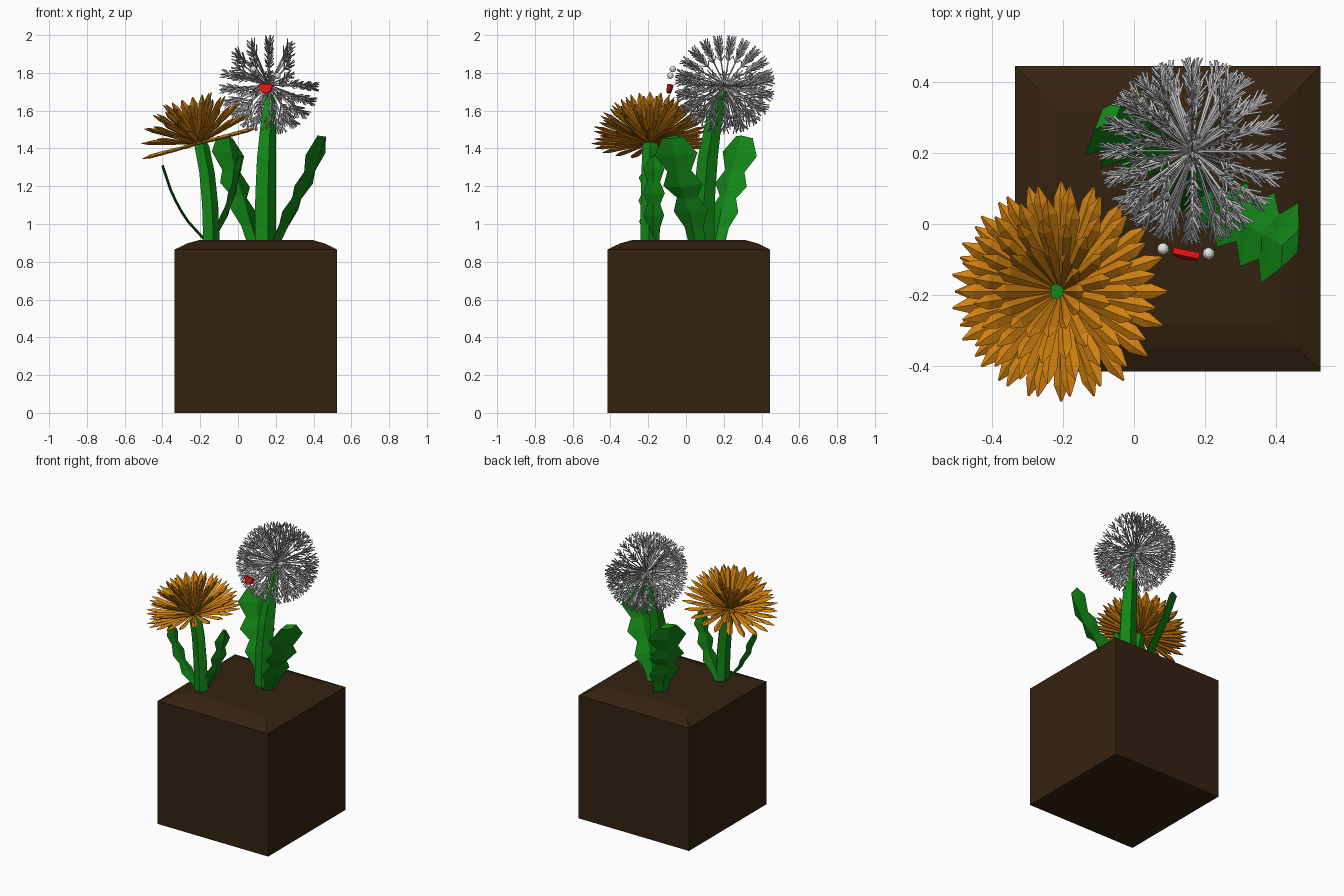
import bpy, bmesh, math
from mathutils import Vector, Matrix

if "Cube" in bpy.data.objects:
    bpy.data.objects.remove(bpy.data.objects["Cube"])


def material(name, rgb):
    m = bpy.data.materials.new(name)
    m.diffuse_color = (*rgb, 1)
    m.use_nodes = True
    m.node_tree.nodes["Principled BSDF"].inputs["Base Color"].default_value = m.diffuse_color
    return m


SOIL = material("dark soil", (0.034, 0.016, 0.005))
GREEN = material("leaf green", (0.006, 0.24, 0.008))
ORANGE = material("petal orange", (0.64, 0.22, 0.005))
FLUFF = material("seed grey", (0.55, 0.55, 0.55))
WHITE = material("eye white", (0.8, 0.8, 0.8))
RED = material("mouth red", (0.75, 0.006, 0.006))


def finish(name, bm, mat):
    bmesh.ops.recalc_face_normals(bm, faces=bm.faces)
    me = bpy.data.meshes.new(name)
    bm.to_mesh(me)
    bm.free()
    me.materials.append(mat)
    ob = bpy.data.objects.new(name, me)
    bpy.context.collection.objects.link(ob)
    return ob


def skin(bm, rings):
    """Join rings of points into a closed tube."""
    vs = [[bm.verts.new(p) for p in r] for r in rings]
    n = len(vs[0])
    for a, b in zip(vs, vs[1:]):
        for i in range(n):
            j = (i + 1) % n
            bm.faces.new((a[i], a[j], b[j], b[i]))
    bm.faces.new(vs[0][::-1])
    bm.faces.new(vs[-1])


def frame(d):
    """Two unit vectors across a direction."""
    u = d.orthogonal().normalized()
    return u, d.normalized().cross(u)


def rod(bm, a, b, r0, r1, n=3):
    u, v = frame(b - a)
    ang = [2 * math.pi * i / n for i in range(n)]
    skin(bm, [[p + (u * math.cos(t) + v * math.sin(t)) * r for t in ang]
              for p, r in ((a, r0), (b, r1))])


# Soil block with a rounded top edge
bm = bmesh.new()
skin(bm, [[(0.095 + sx * h, 0.015 + sy * h, z)
           for sx, sy in ((-1, -1), (1, -1), (1, 1), (-1, 1))]
          for h, z in ((0.43, 0), (0.43, 0.865), (0.365, 0.897), (0.30, 0.915))])
finish("soil_block", bm, SOIL)


# Stems: five-sided tubes along a bent path of (x, y, z, radius)
def stem(name, path):
    bm = bmesh.new()
    skin(bm, [[(x + r * math.cos(i * math.tau / 5), y + r * math.sin(i * math.tau / 5), z)
               for i in range(5)] for x, y, z, r in path])
    finish(name, bm, GREEN)


stem("blossom_stem", [(-0.145, -0.195, 0.9, 0.048), (-0.152, -0.195, 1.1, 0.047),
                      (-0.168, -0.193, 1.27, 0.045), (-0.195, -0.19, 1.41, 0.043),
                      (-0.21, -0.19, 1.47, 0.03)])
stem("seed_stem", [(0.14, 0.09, 0.9, 0.062), (0.14, 0.097, 1.15, 0.06),
                   (0.146, 0.115, 1.35, 0.056), (0.156, 0.145, 1.53, 0.045),
                   (0.165, 0.18, 1.66, 0.03), (0.165, 0.205, 1.735, 0.015)])


# Leaves: jagged, thin diamond sections swept up a path
def leaf(name, path, across, widths, thick):
    bm = bmesh.new()
    w = Vector(across).normalized()
    pts = [Vector(p) for p in path]
    rings, n = [], len(widths)
    for i, h in enumerate(widths):
        t = i / (n - 1) * (len(pts) - 1)
        k = min(int(t), len(pts) - 2)
        c = pts[k].lerp(pts[k + 1], t - k)
        nrm = (pts[k + 1] - pts[k]).cross(w).normalized()
        rings.append([c - w * h, c - nrm * thick, c + w * h, c + nrm * thick])
    skin(bm, rings)
    finish(name, bm, GREEN)


BIG = (0.05, 0.055, 0.10, 0.06, 0.115, 0.07, 0.125, 0.06)
SMALL = (0.03, 0.035, 0.058, 0.035, 0.062, 0.035, 0.06, 0.015)
leaf("right_leaf", [(0.2, 0.06, 0.9), (0.29, 0.02, 1.1), (0.37, -0.03, 1.25), (0.44, -0.07, 1.46)],
     (0.42, 0.9, 0.05), BIG, 0.025)
leaf("back_leaf", [(0.08, 0.17, 0.9), (0.02, 0.21, 1.1), (-0.03, 0.25, 1.25), (-0.07, 0.31, 1.46)],
     (0.68, 0.72, -0.1), BIG, 0.025)
leaf("left_leaf", [(-0.17, -0.19, 0.91), (-0.28, -0.19, 1.03), (-0.35, -0.19, 1.16), (-0.4, -0.19, 1.31)],
     (0, 1, 0), SMALL, 0.007)
leaf("middle_leaf", [(-0.14, -0.17, 0.91), (-0.06, -0.17, 1.07), (-0.02, -0.17, 1.2), (0.01, -0.17, 1.36)],
     (0.35, 0.94, 0), SMALL, 0.015)

# Orange blossom: tilted layers of ridged, pointed petals
bm = bmesh.new()
tilt = Matrix.Rotation(math.radians(-15), 3, 'Y')
hub = Vector((-0.205, -0.19, 1.425))
for layer, (elev, length, count) in enumerate(
        ((0, 0.31, 20), (15, 0.31, 20), (30, 0.30, 20), (46, 0.29, 18), (62, 0.28, 14))):
    e = math.radians(elev)
    for i in range(count):
        a = math.tau * (i + 0.5 * (layer % 2)) / count
        d = tilt @ Vector((math.cos(a) * math.cos(e), math.sin(a) * math.cos(e), math.sin(e)))
        side = tilt @ Vector((-math.sin(a), math.cos(a), 0))
        up = d.cross(side)
        skin(bm, [[hub + d * length * t - side * w, hub + d * length * t + up * w * 0.6,
                   hub + d * length * t + side * w, hub + d * length * t - up * w * 0.4]
                  for t, w in ((0.1, 0.007), (0.5, 0.017), (0.85, 0.022), (1, 0.003))])
finish("orange_petals", bm, ORANGE)

# Seed head: stalks that branch into feathery tips
core = Vector((0.165, 0.205, 1.735))
lean = Matrix.Rotation(math.radians(8), 3, 'Y')
dirs = []
for ring, elev in enumerate((6, -12, -30, -48, -66)):      # lower bowl
    e = math.radians(elev)
    n = (20, 20, 18, 14, 9)[ring]
    for i in range(n):
        a = math.tau * i / n
        dirs.append(lean @ Vector((math.cos(a) * math.cos(e), math.sin(a) * math.cos(e), math.sin(e))))
for sway in (-44, -22, 0, 26):                             # narrow upper fan
    s = math.radians(sway)
    for i in range(10):
        p = math.radians(14 + i * 152 / 9)
        dirs.append(Vector((math.sin(s), math.cos(s) * math.cos(p), math.cos(s) * math.sin(p))))
bm = bmesh.new()
for d in dirs:
    rod(bm, core, core + d * 0.255, 0.004, 0.004)
    u, v = frame(d)
    for start, size, spread in ((0.18, 0.05, 0.55), (0.215, 0.055, 0.5)):
        for k in range(5):
            t = math.tau * k / 5 + start * 20
            b = (d + (u * math.cos(t) + v * math.sin(t)) * spread).normalized()
            root = core + d * start
            rod(bm, root, root + b * size, 0.004, 0.003)
finish("seed_head", bm, FLUFF)

# Face: two round eyes and a half-disc mouth
for name, pos in (("left_eye", (0.082, -0.07, 1.82)), ("right_eye", (0.21, -0.083, 1.785))):
    bm = bmesh.new()
    bmesh.ops.create_uvsphere(bm, u_segments=10, v_segments=6, radius=0.017,
                              matrix=Matrix.Translation(pos))
    finish(name, bm, WHITE)
bm = bmesh.new()
half = [(0.038 * math.cos(t), 0.048 * math.sin(t))
        for t in (-math.pi * i / 8 for i in range(9))]
skin(bm, [[(x, y, z) for x, z in half] for y in (-0.009, 0.009)])
mouth = finish("mouth", bm, RED)
mouth.location = (0.147, -0.082, 1.738)
mouth.rotation_euler = (math.radians(-12), 0, math.radians(-12))
